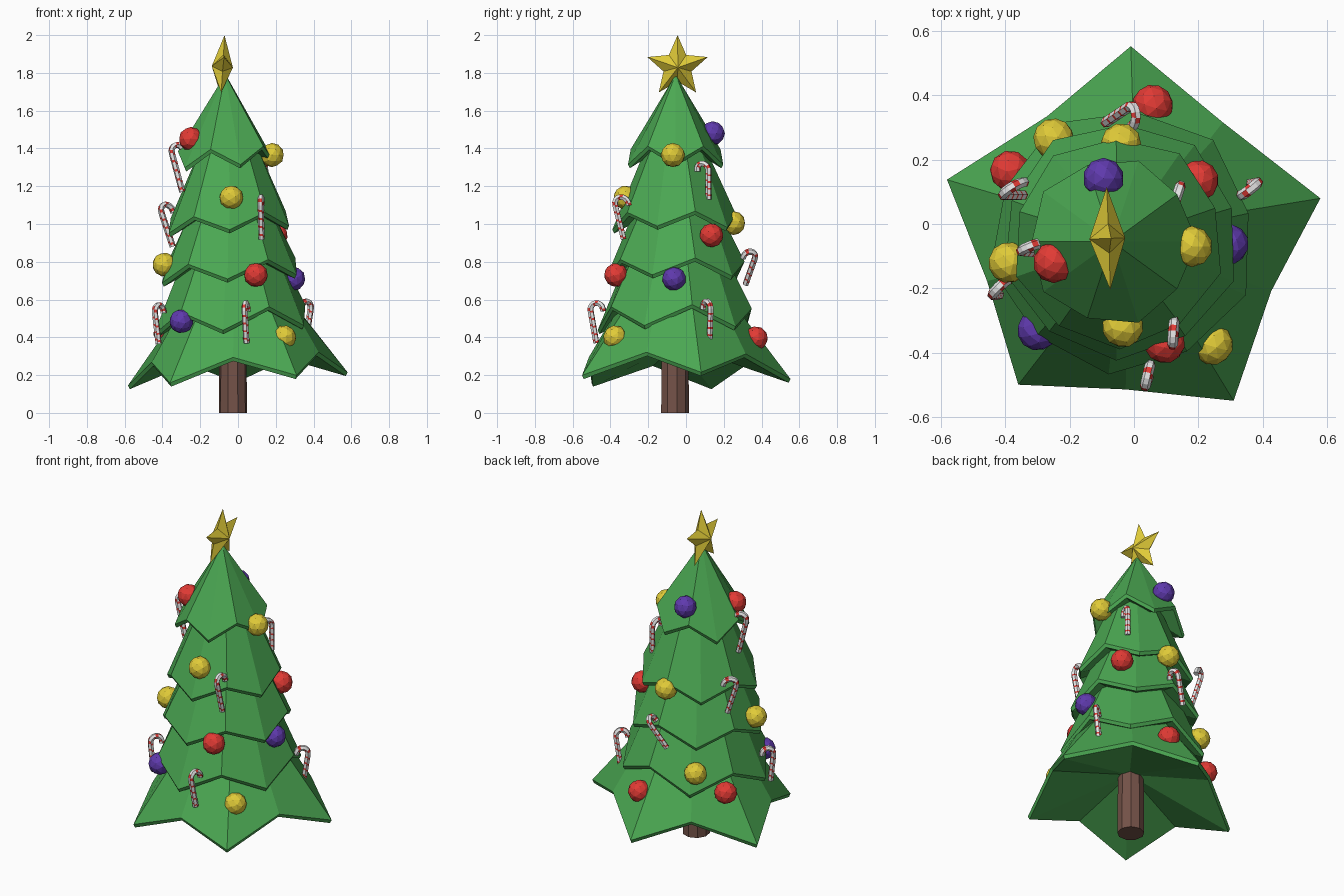
import bpy, bmesh, math
from mathutils import Vector, Matrix

if "Cube" in bpy.data.objects:
    bpy.data.objects.remove(bpy.data.objects["Cube"])


def material(name, rgb):
    m = bpy.data.materials.new(name)
    m.diffuse_color = (*rgb, 1)
    m.use_nodes = True
    m.node_tree.nodes["Principled BSDF"].inputs["Base Color"].default_value = m.diffuse_color
    return m


GREEN = material("needle green", (0.07, 0.39, 0.085))
BROWN = material("bark brown", (0.175, 0.085, 0.065))
RED = material("red", (0.76, 0.043, 0.035))
YELLOW = material("yellow gold", (0.75, 0.60, 0.04))
PURPLE = material("purple", (0.115, 0.042, 0.42))
WHITE = material("white", (0.80, 0.80, 0.80))


def finish(name, bm, *mats):
    bmesh.ops.recalc_face_normals(bm, faces=bm.faces[:])
    me = bpy.data.meshes.new(name)
    bm.to_mesh(me)
    bm.free()
    for m in mats:
        me.materials.append(m)
    ob = bpy.data.objects.new(name, me)
    bpy.context.collection.objects.link(ob)
    return ob


def bridge(bm, a, b):
    n = len(a)
    faces = []
    for j in range(n):
        k = (j + 1) % n
        faces.append(bm.faces.new((a[j], a[k], b[k], b[j])))
    return faces


def tier(name, centre, phase, tip, valley, top, apex, under, tips=None):
    """Five-pointed skirt with a concave underside, leaning slightly to -x.
    tip, valley, top are (radius, height); tips optionally places the five points."""
    bm = bmesh.new()
    cx, cy = centre

    def ring(dr, dz, rim):
        vs = []
        for j in range(10):
            a = math.radians(phase + 36 * j)
            r, z = (tip if j % 2 == 0 else valley) if rim else top
            dx, dy = r * math.sin(a), -r * math.cos(a)
            if rim and tips and j % 2 == 0:
                dx, dy = tips[j // 2][0] - cx, tips[j // 2][1] - cy
            s = 1 + dr / r
            vs.append(bm.verts.new((cx + dx * s, cy + dy * s, z + dz + 0.06 * dx)))
        return vs

    rings = [ring(0, 0, False), ring(0, 0, True), ring(-0.010, -0.020, True)]
    for a, b in zip(rings, rings[1:]):
        bridge(bm, a, b)
    for r, z in ((rings[0], apex), (rings[2], under)):
        c = bm.verts.new((cx, cy, z))
        for j in range(10):
            bm.faces.new((r[j], r[(j + 1) % 10], c))
    finish(name, bm, GREEN)


# Foliage, bottom to top
tier("foliage_tier_1", (-0.01, -0.05), 34, (0.595, 0.18), (0.465, 0.295), (0.285, 0.60), 0.66, 0.365,
     [(0.31, -0.55), (0.58, 0.08), (-0.01, 0.553), (-0.582, 0.138), (-0.36, -0.50)])
tier("foliage_tier_2", (-0.035, -0.05), -6, (0.42, 0.44), (0.40, 0.55), (0.26, 0.83), 0.88, 0.62)
tier("foliage_tier_3", (-0.042, -0.05), -2, (0.375, 0.71), (0.36, 0.80), (0.225, 1.07), 1.12, 0.86)
tier("foliage_tier_4", (-0.05, -0.055), 1, (0.335, 0.97), (0.32, 1.05), (0.155, 1.41), 1.46, 1.12)
tier("foliage_tier_5", (-0.068, -0.055), 18, (0.265, 1.31), (0.25, 1.40), (0.02, 1.76), 1.79, 1.45)

# Trunk
bm = bmesh.new()
bmesh.ops.create_cone(bm, cap_ends=True, segments=9, radius1=0.076, radius2=0.072, depth=0.42,
                      matrix=Matrix.Translation((-0.027, -0.06, 0.21)))
finish("trunk", bm, BROWN)

# Star topper: flat five-point outline with raised centres on both sides
bm = bmesh.new()
rim = []
for j in range(10):
    a = math.pi * j / 5
    r = 0.168 if j % 2 == 0 else 0.078
    rim.append(bm.verts.new((0, r * math.sin(a), r * math.cos(a))))
for s in (-1, 1):
    c = bm.verts.new((0.056 * s, 0, 0))
    for j in range(10):
        bm.faces.new((rim[j], rim[(j + 1) % 10], c))
star = finish("star_topper", bm, YELLOW)
star.location = (-0.083, -0.045, 1.832)
star.rotation_euler = (0, math.radians(4), math.radians(2))

# Baubles
baubles = {
    "red": (RED, [(-0.25, -0.12, 1.45), (0.095, -0.37, 0.73), (0.20, 0.135, 0.94),
                  (0.058, 0.37, 0.395), (-0.385, 0.165, 0.425)]),
    "yellow": (YELLOW, [(0.18, -0.07, 1.365), (-0.035, -0.32, 1.14), (-0.39, -0.12, 0.785),
                        (0.245, -0.375, 0.40), (-0.04, 0.25, 1.005), (-0.25, 0.265, 0.545)]),
    "purple": (PURPLE, [(-0.095, 0.142, 1.48), (0.293, -0.063, 0.71), (-0.30, -0.33, 0.485)]),
}
for colour, (mat, places) in baubles.items():
    for i, p in enumerate(places):
        bm = bmesh.new()
        bmesh.ops.create_icosphere(bm, subdivisions=2, radius=0.064,
                                   matrix=Matrix.Translation(p) @ Matrix.Rotation(i * 0.8, 4, (1, 1, 1)))
        finish(f"{colour}_bauble_{i + 1}", bm, mat)


def cane(name, bottom, shoulder, hook):
    """Striped cane: straight leg, then a half-circle crook ending at hook."""
    b, t, h = map(Vector, (bottom, shoulder, hook))
    up = (t - b).normalized()
    mid, half = (t + h) / 2, (t - h) / 2
    n = 17
    path = [b.lerp(t, i / n) for i in range(n)]
    path += [mid + half * math.cos(a) + up * half.length * 1.1 * math.sin(a)
             for a in [math.pi * i / 8 for i in range(9)]]
    path.append(h - up * 0.012)
    side = up.cross(half).normalized()
    bm = bmesh.new()
    rings = []
    for i, p in enumerate(path):
        d = (path[min(i + 1, len(path) - 1)] - path[max(i - 1, 0)]).normalized()
        w = d.cross(side).normalized()
        rings.append([bm.verts.new(p + 0.0165 * (side * math.cos(j * math.pi / 3)
                                                 + w * math.sin(j * math.pi / 3)))
                      for j in range(6)])
    for i, (ra, rb) in enumerate(zip(rings, rings[1:])):
        for j, f in enumerate(bridge(bm, ra, rb)):
            f.material_index = 1 if (i + j * 4 // 6) % 4 == 0 else 0
    bm.faces.new(rings[0])
    bm.faces.new(rings[-1])
    finish(name, bm, WHITE, RED)


# Candy canes
canes = [
    ((-0.295, -0.09, 1.17), (-0.35, -0.085, 1.375), (-0.29, -0.06, 1.39)),
    ((-0.345, 0.09, 0.88), (-0.405, 0.09, 1.06), (-0.345, 0.13, 1.07)),
    ((-0.42, -0.22, 0.365), (-0.44, -0.22, 0.53), (-0.395, -0.175, 0.54)),
    ((0.045, -0.475, 0.37), (0.035, -0.505, 0.54), (0.05, -0.44, 0.55)),
    ((0.125, -0.33, 0.92), (0.12, -0.375, 1.10), (0.125, -0.305, 1.11)),
    ((0.145, 0.12, 1.13), (0.145, 0.12, 1.28), (0.125, 0.06, 1.29)),
    ((0.36, 0.125, 0.39), (0.385, 0.13, 0.55), (0.335, 0.09, 0.56)),
    ((-0.09, 0.315, 0.68), (-0.015, 0.365, 0.82), (-0.005, 0.305, 0.83)),
]
for i, c in enumerate(canes):
    cane(f"candy_cane_{i + 1}", *c)
